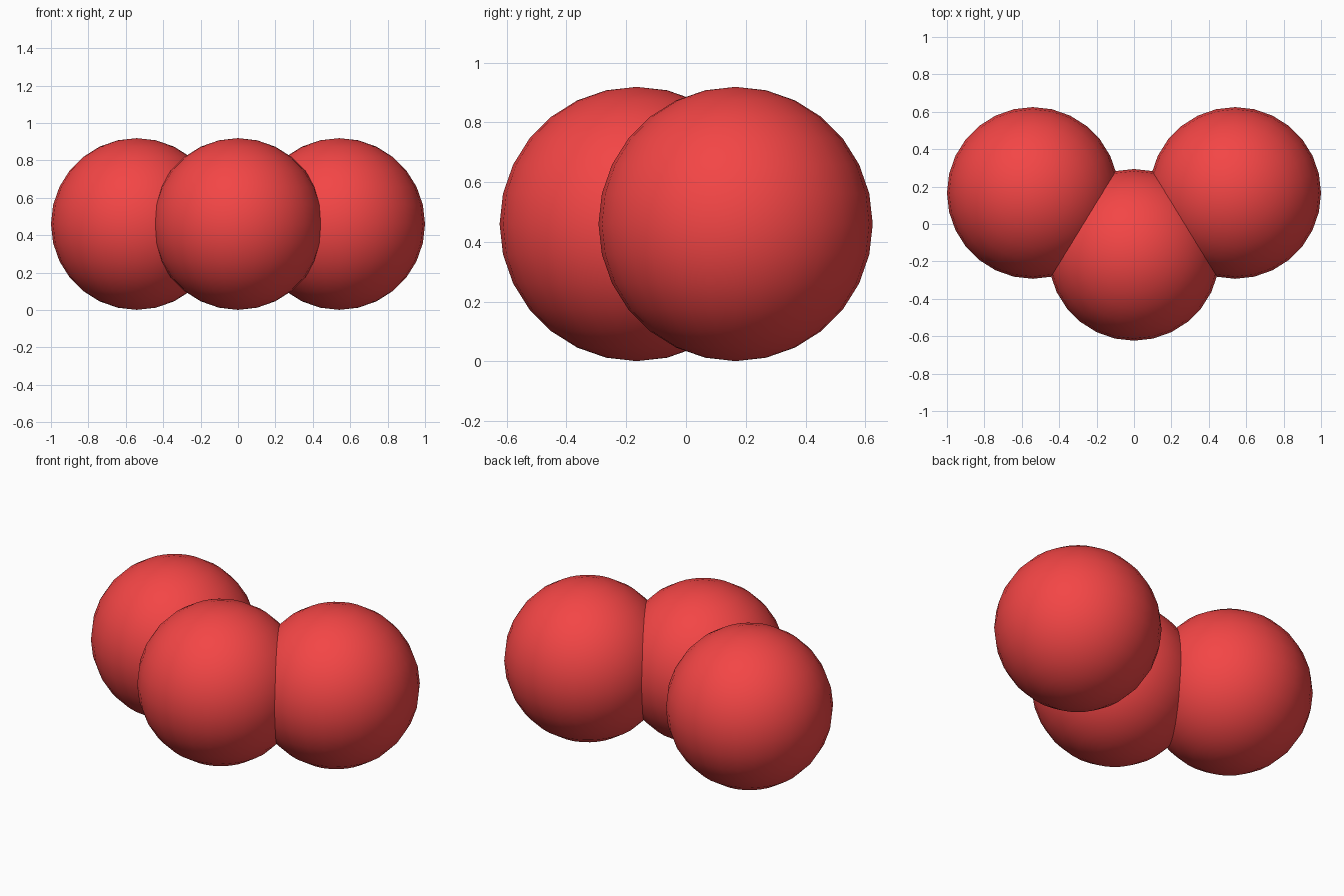
import bpy

if "Cube" in bpy.data.objects:
    bpy.data.objects.remove(bpy.data.objects["Cube"])

RADIUS = 0.459
red = bpy.data.materials.new("red")
red.diffuse_color = (0.9, 0.06, 0.06, 1)
red.use_nodes = True
red.node_tree.nodes["Principled BSDF"].inputs["Base Color"].default_value = red.diffuse_color


def ball(name, x, y):
    bpy.ops.mesh.primitive_uv_sphere_add(
        segments=28, ring_count=14, radius=RADIUS, location=(x, y, RADIUS + 0.001))
    obj = bpy.context.object
    obj.name = name
    obj.data.materials.append(red)
    bpy.ops.object.shade_smooth()


# Bent row of three overlapping balls: centre in front, two sides behind
ball("centre_ball", 0, -0.165)
for name, side in (("left_ball", -1), ("right_ball", 1)):
    ball(name, side * 0.541, 0.166)
